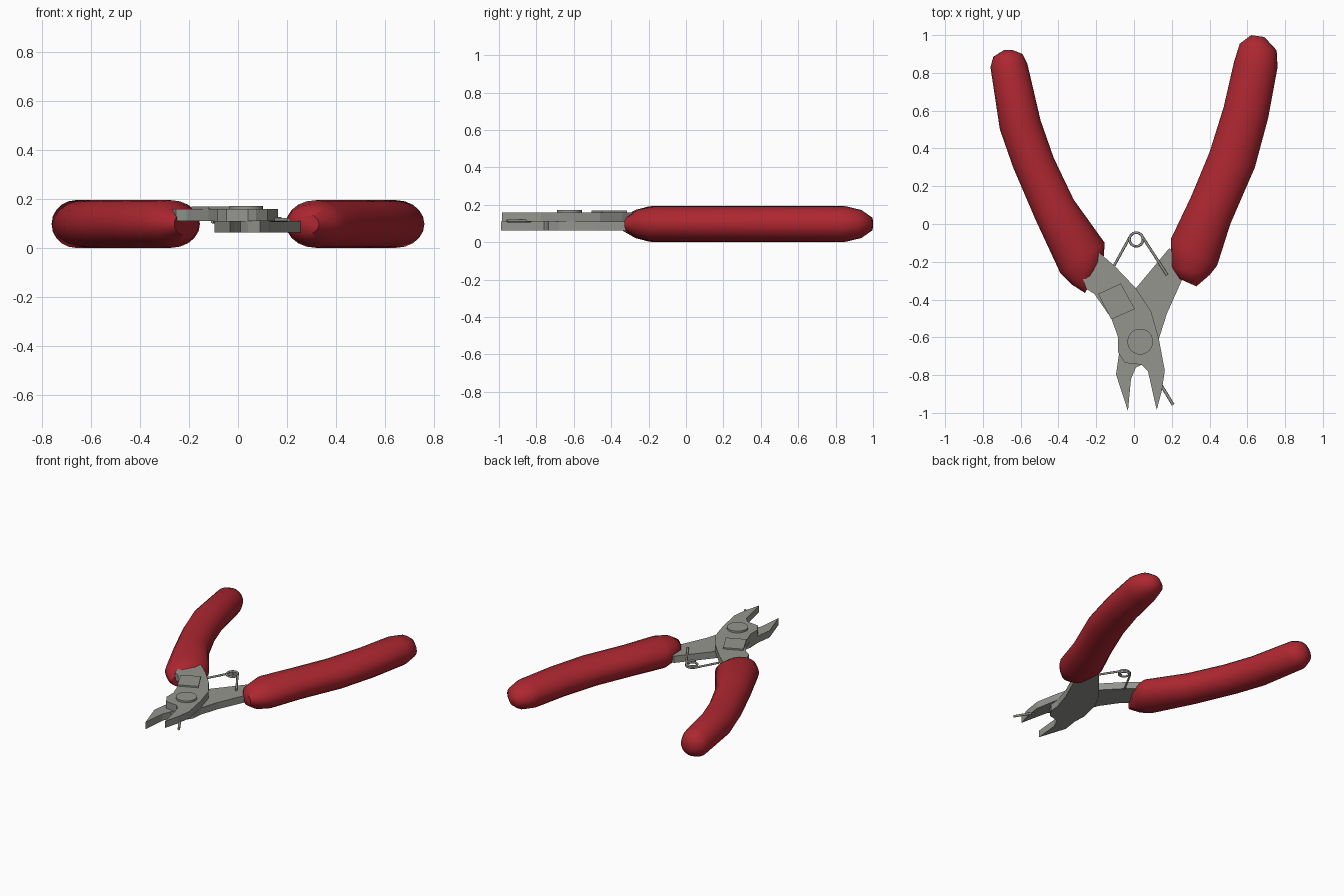
import bpy, bmesh, math
from mathutils import Vector

cube = bpy.data.objects.get("Cube")
if cube:
    bpy.data.objects.remove(cube, do_unlink=True)


def material(name, color):
    m = bpy.data.materials.new(name)
    m.use_nodes = True
    m.diffuse_color = (*color, 1)
    m.node_tree.nodes["Principled BSDF"].inputs["Base Color"].default_value = (*color, 1)
    return m


RED = material("red grip", (0.42, 0.02, 0.03))
STEEL = material("grey steel", (0.30, 0.30, 0.275))


def finish(bm, name, mat, angle=None):
    bmesh.ops.recalc_face_normals(bm, faces=bm.faces[:])
    mesh = bpy.data.meshes.new(name)
    bm.to_mesh(mesh)
    bm.free()
    mesh.materials.append(mat)
    ob = bpy.data.objects.new(name, mesh)
    bpy.context.scene.collection.objects.link(ob)
    if angle:
        bpy.ops.object.select_all(action="DESELECT")
        ob.select_set(True)
        bpy.context.view_layer.objects.active = ob
        bpy.ops.object.shade_smooth_by_angle(angle=math.radians(angle))
    return ob


def plate(name, outline, z0, z1, angle=None):
    """Extrude a flat outline from z0 up to z1."""
    bm = bmesh.new()
    face = bm.faces.new([bm.verts.new((x, y, z0)) for x, y in outline])
    top = bmesh.ops.extrude_face_region(bm, geom=[face])["geom"]
    verts = [v for v in top if isinstance(v, bmesh.types.BMVert)]
    bmesh.ops.translate(bm, verts=verts, vec=(0, 0, z1 - z0))
    return finish(bm, name, STEEL, angle)


def grip(name, sections, sides=20, mid=0.097):
    """Loft ellipses, each spanning an outer and an inner edge point."""
    bm = bmesh.new()
    rings = []
    for ox, oy, ix, iy, h in sections:
        a, b = Vector((ox, oy, mid)), Vector((ix, iy, mid))
        c, r = (a + b) / 2, (a - b) / 2
        rings.append([bm.verts.new(c + r * math.cos(t) + Vector((0, 0, h * math.sin(t))))
                      for t in (math.tau * i / sides for i in range(sides))])
    for p, q in zip(rings, rings[1:]):
        for i in range(sides):
            j = (i + 1) % sides
            bm.faces.new((p[i], p[j], q[j], q[i]))
    bm.faces.new(rings[0])
    bm.faces.new(rings[-1])
    return finish(bm, name, RED, 60)


def wire(name, points, radius):
    """Round wire along a path, turned into a mesh."""
    cu = bpy.data.curves.new(name, "CURVE")
    cu.dimensions = "3D"
    cu.bevel_depth = radius
    cu.bevel_resolution = 2
    cu.use_fill_caps = True
    sp = cu.splines.new("POLY")
    sp.points.add(len(points) - 1)
    for p, co in zip(sp.points, points):
        p.co = (*co, 1)
    cu.materials.append(STEEL)
    ob = bpy.data.objects.new(name, cu)
    bpy.context.scene.collection.objects.link(ob)


# Rubber grips: outer x, y, inner x, y, half height
H = 0.097
grip("right_grip", [
    (-.69, .92, -.64, .92, .035), (-.745, .885, -.59, .9, .075),
    (-.76, .83, -.565, .85, H), (-.71, .5, -.495, .55, H),
    (-.64, .3, -.425, .35, H), (-.52, .02, -.32, .13, H),
    (-.39, -.26, -.155, -.1, H), (-.33, -.32, -.16, -.17, .08),
    (-.26, -.365, -.18, -.23, .045)])
grip("left_grip", [
    (.69, .99, .62, 1.0, .035), (.755, .92, .56, .955, .075),
    (.76, .83, .53, .86, H), (.71, .56, .475, .62, H),
    (.64, .3, .4, .38, H), (.51, 0, .3, .14, H),
    (.44, -.22, .195, -.08, H), (.40, -.27, .2, -.23, .08),
    (.33, -.33, .24, -.29, .04)])

# Crossing steel halves, each an arm plus the opposite jaw
plate("upper_half", [
    (-.3, -.2), (-.185, -.15), (-.095, -.23), (.01, -.34), (.09, -.46),
    (.13, -.6), (.163, -.776), (.148, -.88), (.12, -.985), (.074, -.78),
    (.04, -.745), (-.047, -.735), (-.084, -.68), (-.084, -.6),
    (-.12, -.5), (-.21, -.37), (-.253, -.343)], .11, .158)
plate("lower_half", [
    (.3, -.15), (.185, -.13), (.01, -.34), (-.05, -.45), (-.084, -.6),
    (-.08, -.69), (-.095, -.797), (-.032, -.99), (-.016, -.82),
    (.01, -.76), (.04, -.745), (.09, -.735), (.125, -.68), (.132, -.607),
    (.174, -.475), (.264, -.274)], .062, .11)

# Raised pad and pivot rivet
plate("raised_pad", [(-.19, -.37), (-.07, -.315), (.005, -.45), (-.12, -.505)], .158, .168)
rivet = [(.033 + .068 * math.cos(math.tau * i / 32), -.623 + .068 * math.sin(math.tau * i / 32))
         for i in range(32)]
plate("pivot_rivet", rivet, .158, .171, 40)

# Return spring: leg, two-turn coil, leg
TURNS, STEPS = 1.68, 40
coil = []
for i in range(STEPS + 1):
    t = math.radians(150) - math.tau * TURNS * i / STEPS
    coil.append((.012 + .036 * math.cos(t), -.082 + .036 * math.sin(t), .107 + .02 * i / STEPS))
# The second leg leaves the coil on the side facing the left arm
coil = [p for p in coil]
wire("return_spring", [(-.105, -.22, .107)] + coil, .007)
wire("spring_leg", [(.04, -.06, .118), (.175, -.27, .118)], .007)

# Small wire beside the jaw
wire("jaw_wire", [(.13, -.83, .114), (.207, -.957, .114)], .008)
